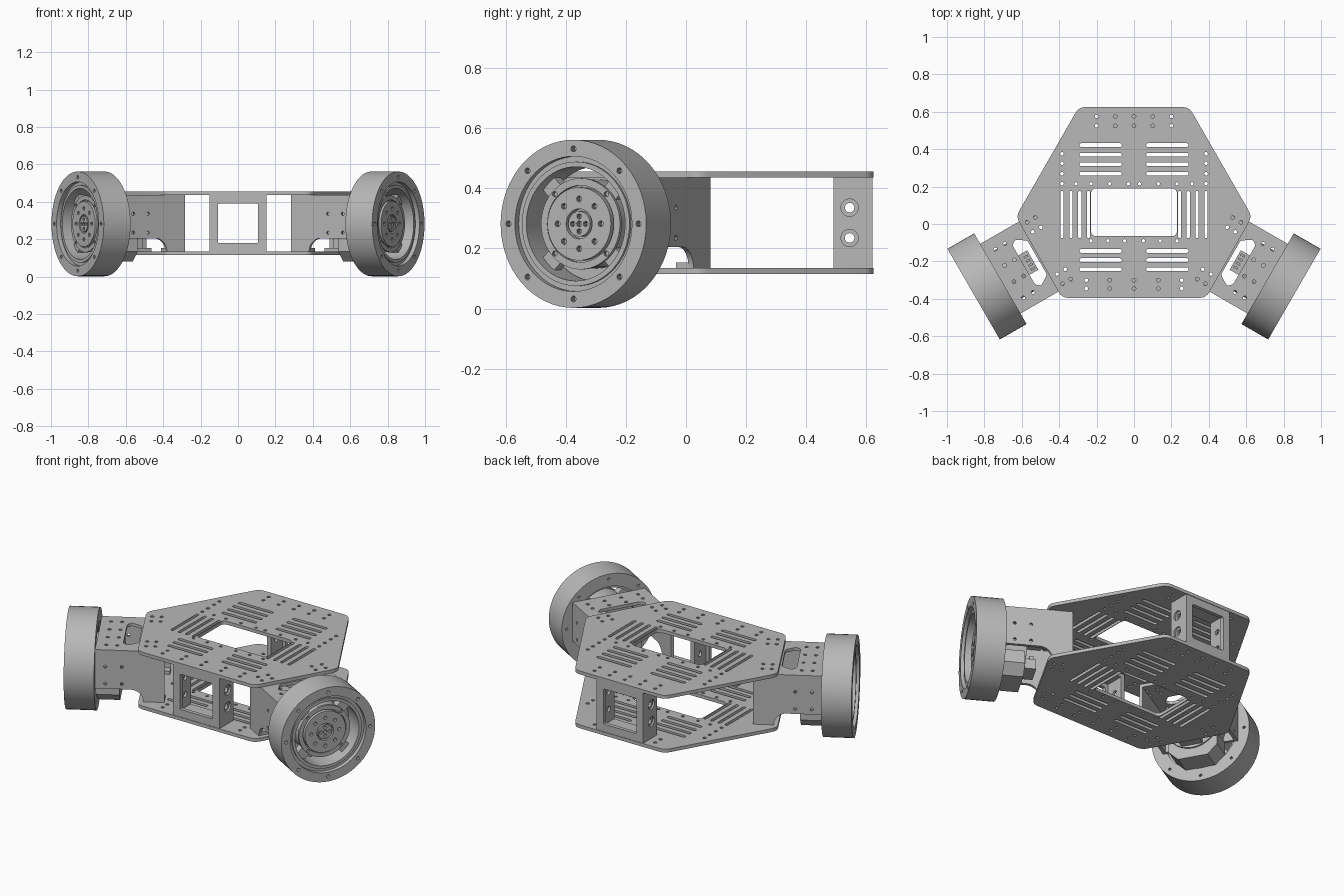
import bpy, bmesh
from math import sin, cos, pi, radians
from mathutils import Matrix, Vector

if "Cube" in bpy.data.objects:
    bpy.data.objects.remove(bpy.data.objects["Cube"], do_unlink=True)

grey = bpy.data.materials.new("machined grey")
grey.use_nodes = True
colour = (0.48, 0.48, 0.48, 1)
grey.diffuse_color = colour
grey.node_tree.nodes["Principled BSDF"].inputs["Base Color"].default_value = colour

FLAT = Matrix.Identity(4)
UPRIGHT = Matrix.Rotation(pi / 2, 4, 'X')                     # x,y -> X,Z, thickness to -Y
SIDEWAYS = Matrix(((0, 0, 1, 0), (1, 0, 0, 0), (0, 1, 0, 0), (0, 0, 0, 1)))  # x,y -> Y,Z


def at(x, y, z):
    return Matrix.Translation((x, y, z))


def circle(x, y, r, n=10):
    return [(x + r * cos(2 * pi * i / n), y + r * sin(2 * pi * i / n)) for i in range(n)]


def ring_of_holes(count, radius, hole, turn=0):
    return [circle(radius * cos(turn + 2 * pi * i / count),
                   radius * sin(turn + 2 * pi * i / count), hole) for i in range(count)]


def rounded(points, radius, steps=5):
    """Polygon with every corner softened."""
    out = []
    for i, p in enumerate(points):
        p, a, b = Vector(p), Vector(points[i - 1]), Vector(points[(i + 1) % len(points)])
        start, end = p + (a - p).normalized() * radius, p + (b - p).normalized() * radius
        for s in range(steps + 1):
            t = s / steps
            out.append(tuple(start * (1 - t) ** 2 + p * 2 * t * (1 - t) + end * t * t))
    return out


def rect(x0, x1, y0, y1):
    return [(x0, y0), (x1, y0), (x1, y1), (x0, y1)]


def slot(x0, x1, y0, y1):
    return rounded(rect(x0, x1, y0, y1), min(x1 - x0, y1 - y0) * 0.49, 3)


def slab(name, outline, holes, thick, matrix):
    """Flat outline with holes, extruded from 0 to thick along its local z."""
    curve = bpy.data.curves.new(name, 'CURVE')
    curve.dimensions, curve.fill_mode, curve.extrude = '2D', 'BOTH', thick / 2
    for loop in [outline] + holes:
        spline = curve.splines.new('POLY')
        spline.points.add(len(loop) - 1)
        for point, (x, y) in zip(spline.points, loop):
            point.co = (x, y, 0, 1)
        spline.use_cyclic_u = True
    temp = bpy.data.objects.new(name + " curve", curve)
    bpy.context.collection.objects.link(temp)
    bpy.context.view_layer.update()
    graph = bpy.context.evaluated_depsgraph_get()
    mesh = bpy.data.meshes.new_from_object(temp.evaluated_get(graph))
    bpy.data.objects.remove(temp, do_unlink=True)
    bm = bmesh.new()
    bm.from_mesh(mesh)
    bmesh.ops.remove_doubles(bm, verts=bm.verts, dist=0.00005)
    bmesh.ops.translate(bm, verts=bm.verts, vec=(0, 0, thick / 2))
    bmesh.ops.transform(bm, matrix=matrix, verts=bm.verts)
    bmesh.ops.recalc_face_normals(bm, faces=bm.faces)
    bm.to_mesh(mesh)
    bm.free()
    mesh.materials.clear()
    mesh.materials.append(grey)
    obj = bpy.data.objects.new(name, mesh)
    bpy.context.collection.objects.link(obj)
    return obj


def box(name, x0, x1, y0, y1, z0, z1, matrix=FLAT):
    return slab(name, rect(x0, x1, y0, y1), [], z1 - z0, matrix @ at(0, 0, z0))


# Chassis plates: slotted hexagons, one above the other
ARM_CENTRE = at(0, 0.12, 0)
half = [(0.295, 0.625), (0.631, 0.04), (0.385, -0.395)]
outline = rounded(half + [(-x, y) for x, y in reversed(half)], 0.035)
cuts = [rounded(rect(-0.23, 0.23, -0.065, 0.19), 0.03)]
for side in (-1, 1):
    for y in (0.422, 0.37, 0.32, 0.268, -0.144, -0.193, -0.242):
        a, b = sorted((side * 0.065, side * 0.292))
        cuts.append(slot(a, b, y - 0.01, y + 0.01))
    for x in (0.243, 0.29, 0.337, 0.385):
        cuts.append(slot(side * x - 0.009, side * x + 0.009, -0.075, 0.176))
    for y in (0.375, 0.325, 0.268, 0.215):
        cuts.append(circle(side * 0.385, y, 0.01))
    for x in (0.03, 0.13, 0.23, 0.31):
        cuts.append(circle(side * x, 0.215, 0.009))
    for x in (0.13, 0.255):
        cuts += [circle(side * x, y, 0.01) for y in (-0.3, -0.345)]
    for x in (0.1, 0.2):
        cuts += [circle(side * x, y, 0.01) for y in (0.575, 0.525)]
    for x in (0.05, 0.14, 0.23):
        cuts.append(circle(side * x, -0.09, 0.009))
    for r in (0.5, 0.55):
        for t in (-0.19, -0.13, 0.13, 0.19):
            spot = ARM_CENTRE @ Matrix.Rotation(radians(-30), 4, 'Z') @ Vector((r, t, 0))
            cuts.append(circle(side * spot.x, spot.y, 0.01))
for y in (0.575, 0.525, -0.3, -0.345):
    cuts.append(circle(0, y, 0.01))
slab("bottom_plate", outline, cuts, 0.02, at(0, 0, 0.115))
slab("top_plate", outline, cuts, 0.02, at(0, 0, 0.436))

# Box spacers between the plates, open towards the middle
Z0, Z1 = 0.135, 0.436
for name, turn, reach in (("front", 0, 0.392), ("back", pi, 0.622)):
    m = Matrix.Rotation(turn, 4, 'Z') @ at(0, -reach, 0)
    window = rounded(rect(-0.108, 0.108, 0.18, 0.39), 0.008, 2)
    slab(name + "_spacer_face", rect(-0.153, 0.153, Z0, Z1), [window], 0.022,
         m @ at(0, 0.022, 0) @ UPRIGHT)
    for z in (Z0, Z1 - 0.022):
        box(name + "_spacer_flange", -0.153, 0.153, 0.022, 0.13, z, z + 0.022, m)
    for side in (-1, 1):
        # Counterbored side walls, in an outer and an inner layer
        for x, bore in ((0.142, 0.029), (0.128, 0.016)):
            holes = [circle(0.077, z, bore, 20) for z in (0.235, 0.336)]
            width = 0.011 if bore > 0.02 else 0.014
            start = x if side > 0 else -x - width
            slab(name + "_spacer_wall", rect(0.022, 0.13, Z0 + 0.022, Z1 - 0.022), holes, width,
                 m @ at(start, 0, 0) @ SIDEWAYS)

# Two drive arms; local x points outwards along the axle
AXLE = 0.282
for name, angle in (("left", -30), ("right", 210)):
    arm = ARM_CENTRE @ Matrix.Rotation(radians(angle), 4, 'Z')

    def disc(part, radius, holes, start, end, sides=64):
        return slab(name + "_" + part, circle(0, 0, radius, sides), holes, end - start,
                    arm @ at(start, 0, AXLE) @ SIDEWAYS)

    # Bracket: top flange with a window, two cut-away cheeks, end plate
    opening = rounded([(0.598, -0.105), (0.655, -0.142), (0.68, -0.12), (0.68, 0.12),
                       (0.655, 0.142), (0.598, 0.105)], 0.012, 3)
    bolts = [circle(r, t, 0.01) for r in (0.71, 0.77) for t in (-0.15, -0.05, 0.05, 0.15)]
    bolts += [circle(r, t, 0.01) for r in (0.5, 0.55) for t in (-0.19, -0.13, 0.13, 0.19)]
    slab(name + "_bracket_top", rect(0.45, 0.825, -0.215, 0.215), [opening] + bolts, 0.018,
         arm @ at(0, 0, 0.418))
    fillet = [(0.633 - 0.07 * cos(a * pi / 16), 0.135 + 0.07 * sin(a * pi / 16)) for a in range(9)]
    cheek = [(0.45, 0.135)] + fillet + [(0.825, 0.205), (0.825, 0.425), (0.45, 0.425)]
    cheek_holes = [circle(r, z, 0.009) for r in (0.68, 0.77) for z in (0.235, 0.336)]
    for y in (-0.197, 0.215):
        slab(name + "_bracket_cheek", cheek, cheek_holes, 0.018, arm @ at(0, y, 0) @ UPRIGHT)
    for y in (-0.197, 0.147):
        box(name + "_bracket_foot", 0.45, 0.56, y, y + 0.05, 0.135, 0.153, arm)
    box(name + "_bracket_end", 0.81, 0.825, -0.197, 0.197, 0.205, 0.42, arm)

    # Motor: can, lower housing with chamfered corners, rear connector
    disc("motor_can", 0.148, [], 0.69, 0.93, 48)
    housing = [(-0.085, 0.08), (0.085, 0.08), (0.14, 0.135), (0.14, 0.21), (-0.14, 0.21), (-0.14, 0.135)]
    slab(name + "_motor_housing", housing, [], 0.13, arm @ at(0.7, 0, 0) @ SIDEWAYS)
    box(name + "_motor_connector", 0.625, 0.695, -0.06, 0.06, 0.15, 0.21, arm)
    for t in (-0.04, -0.015, 0.01, 0.035):
        box(name + "_connector_pin", 0.635, 0.66, t, t + 0.012, 0.21, 0.235, arm)

    # Wheel: back ring, stepped body and bolted front ring
    disc("wheel_back", 0.28, [circle(0, 0, 0.205, 64)] + ring_of_holes(8, 0.25, 0.008), 0.825, 0.84)
    disc("wheel_body", 0.28, [circle(0, 0, 0.19, 64)], 0.84, 0.965)
    disc("wheel_front", 0.28, [circle(0, 0, 0.225, 64)] + ring_of_holes(8, 0.25, 0.01), 0.965, 0.99)
    disc("wheel_lip", 0.207, [circle(0, 0, 0.19, 64)], 0.965, 0.975)
    for k in range(4):
        spoke = arm @ at(0, 0, AXLE) @ Matrix.Rotation(pi / 4 + k * pi / 2, 4, 'X')
        box(name + "_wheel_spoke", 0.88, 0.925, -0.03, 0.03, 0.14, 0.195, spoke)

    # Hub: bolted rim, drilled disc and central cap
    disc("hub_rim", 0.152, [circle(0, 0, 0.128, 48)] + ring_of_holes(4, 0.14, 0.009, pi / 4), 0.93, 0.943, 48)
    disc("hub_disc", 0.122, [circle(0, 0, 0.05, 32)] + ring_of_holes(8, 0.083, 0.01), 0.93, 0.952, 48)
    disc("hub_cap", 0.042, [circle(0, 0, 0.01)] + ring_of_holes(4, 0.025, 0.009), 0.93, 0.952, 32)

# Round walls smooth, edges sharp
for obj in bpy.context.scene.objects:
    obj.select_set(obj.type == 'MESH')
    if obj.type == 'MESH':
        bpy.context.view_layer.objects.active = obj
bpy.ops.object.shade_smooth_by_angle(angle=radians(35))
